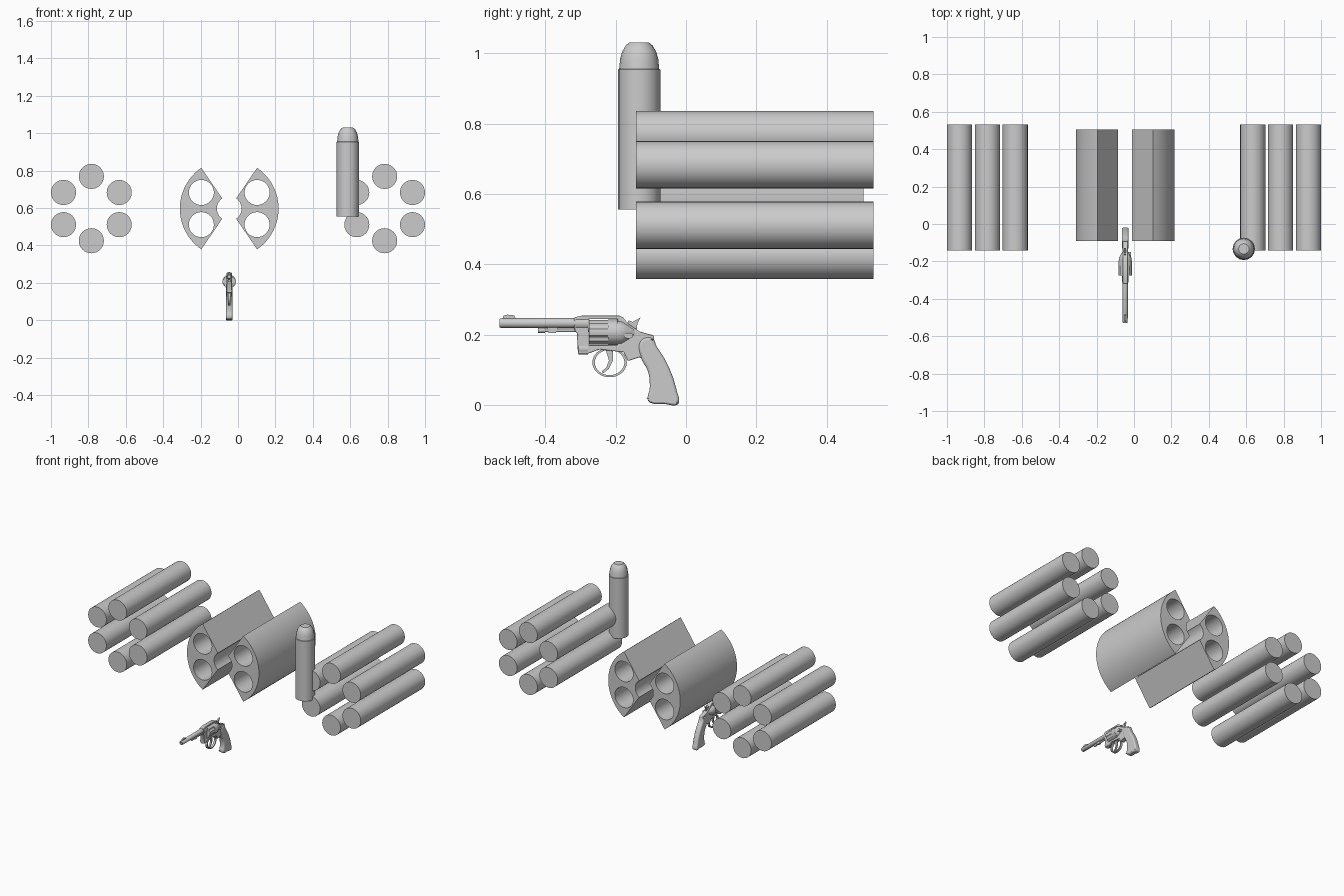
import bpy, bmesh
from math import pi, cos, sin, radians
from mathutils import Matrix, Vector

if "Cube" in bpy.data.objects:
    bpy.data.objects.remove(bpy.data.objects["Cube"])

grey = bpy.data.materials.new("plain_grey")
grey.use_nodes = True
grey.diffuse_color = (0.6, 0.6, 0.6, 1)
grey.node_tree.nodes["Principled BSDF"].inputs["Base Color"].default_value = (0.6, 0.6, 0.6, 1)

GUN_X = -0.047
MID_Z = 0.597
CHAMBER_R = 0.067
RING_R = 0.172
parts = []


def finish(name, bm):
    bmesh.ops.remove_doubles(bm, verts=bm.verts, dist=1e-5)
    bmesh.ops.recalc_face_normals(bm, faces=bm.faces)
    mesh = bpy.data.meshes.new(name)
    bm.to_mesh(mesh)
    bm.free()
    mesh.materials.append(grey)
    obj = bpy.data.objects.new(name, mesh)
    bpy.context.collection.objects.link(obj)
    parts.append(obj)
    return obj


def lathe(name, profile, loc, axis="Y", segs=32):
    """Revolve (radius, height) pairs about an axis through loc."""
    bm = bmesh.new()
    rot = Matrix.Rotation(-pi / 2, 3, "X") if axis == "Y" else Matrix.Identity(3)
    rings = []
    for r, h in profile:
        ring = [Vector((r * cos(2 * pi * i / segs), r * sin(2 * pi * i / segs), h)) for i in range(segs)]
        rings.append([bm.verts.new(rot @ v + Vector(loc)) for v in ring])
    for a, b in zip(rings, rings[1:]):
        for i in range(segs):
            j = (i + 1) % segs
            bm.faces.new((a[i], a[j], b[j], b[i]))
    bm.faces.new(rings[0])
    bm.faces.new(rings[-1])
    return finish(name, bm)


def rod(name, x, z, r, y0, y1, segs=32):
    return lathe(name, [(r, y0), (r, y1)], (x, 0, z), "Y", segs)


def prism(name, outlines, depth, loc, plane="YZ", smooth=False, bevel=0):
    """Extrude a filled outline (later outlines are holes) by depth about loc."""
    curve = bpy.data.curves.new(name, "CURVE")
    curve.dimensions = "2D"
    curve.fill_mode = "BOTH"
    curve.extrude = depth / 2
    curve.resolution_u = 5
    for pts in outlines:
        s = curve.splines.new("BEZIER" if smooth else "POLY")
        target = s.bezier_points if smooth else s.points
        target.add(len(pts) - 1)
        for p, (u, v) in zip(target, pts):
            if smooth:
                p.co = (u, v, 0)
                p.handle_left_type = p.handle_right_type = "AUTO"
            else:
                p.co = (u, v, 0, 1)
        s.use_cyclic_u = True
    temp = bpy.data.objects.new(name + "_outline", curve)
    bpy.context.collection.objects.link(temp)
    bpy.context.view_layer.update()
    mesh = bpy.data.meshes.new_from_object(temp.evaluated_get(bpy.context.evaluated_depsgraph_get()))
    bpy.data.objects.remove(temp)
    bm = bmesh.new()
    bm.from_mesh(mesh)
    turn = Matrix.Rotation(pi / 2, 4, "X")
    if plane == "YZ":
        turn = Matrix.Rotation(pi / 2, 4, "Z") @ turn
    bm.transform(Matrix.Translation(loc) @ turn)
    obj = finish(name, bm)
    if bevel:
        mod = obj.modifiers.new("rounded_rim", "BEVEL")
        mod.width, mod.segments = bevel, 3
        mod.limit_method, mod.angle_limit = "ANGLE", radians(60)
        mod.use_clamp_overlap = False
    return obj


def arc(u, v, ru, rv, a0, a1, n):
    angles = [radians(a0 + (a1 - a0) * i / n) for i in range(n + 1)]
    return [(u + ru * cos(a), v + rv * sin(a)) for a in angles]


def ring(u, v, ru, rv, n=32):
    return arc(u, v, ru, rv, 0, 360, n)[:-1]


# Two sets of six loose rods
for side, sx in (("left", 1), ("right", -1)):
    for i, (u, v) in enumerate(arc(sx * 0.784, MID_Z, RING_R, RING_R, 30, 330, 5)):
        rod(f"{side}_rod_{i + 1}", u, v, CHAMBER_R, -0.142, 0.533)

# Two large cylinder sectors, each with two bored chambers
for side, mid in (("left", 0), ("right", 180)):
    sector = arc(GUN_X, MID_Z, 0.264, 0.264, mid - 55.6, mid + 55.6, 24)
    sector += arc(GUN_X, MID_Z, 0.066, 0.066, mid + 55.6, mid - 55.6, 12)
    bores = [ring(u, v, CHAMBER_R, CHAMBER_R)
             for u, v in arc(GUN_X, MID_Z, RING_R, RING_R, mid - 30, mid + 30, 1)]
    prism(side + "_chamber_block", [sector] + bores, 0.595, (0, 0.207, 0), "XZ")

# Upright round
lathe("upright_round", [(0.06, 0.555), (0.06, 0.953), (0.057, 0.955), (0.054, 0.985),
                        (0.048, 1.005), (0.038, 1.022), (0.028, 1.03)],
      (0.587, -0.133, 0), "Z", 16)

# Barrel with bore, sight and ejector rod
lathe("barrel", [(0.007, -0.48), (0.007, -0.53), (0.0115, -0.53), (0.0135, -0.527),
                 (0.0145, -0.278)], (GUN_X, 0, 0.233))
prism("front_sight", [[(-0.523, 0.243), (-0.518, 0.254), (-0.508, 0.257), (-0.488, 0.255),
                       (-0.482, 0.243)]], 0.008, (GUN_X, 0, 0))
rod("ejector_rod", GUN_X, 0.212, 0.005, -0.42, -0.27, 16)
rod("ejector_tip", GUN_X, 0.212, 0.007, -0.42, -0.40, 16)
prism("barrel_lug", [[(-0.395, 0.225), (-0.39, 0.205), (-0.37, 0.205), (-0.362, 0.225)]],
      0.012, (GUN_X, 0, 0))

# Frame with cylinder window
frame = [(-0.318, 0.249), (-0.296, 0.254), (-0.19, 0.254), (-0.178, 0.248), (-0.165, 0.232),
         (-0.132, 0.209), (-0.092, 0.198), (-0.088, 0.17), (-0.109, 0.125), (-0.132, 0.136),
         (-0.165, 0.125), (-0.177, 0.15), (-0.245, 0.158), (-0.279, 0.146), (-0.307, 0.146),
         (-0.31, 0.204), (-0.318, 0.215)]
window = [(-0.277, 0.17), (-0.194, 0.17), (-0.194, 0.244), (-0.277, 0.244)]
prism("frame", [frame, window], 0.028, (GUN_X, 0, 0), bevel=0.003)
rod("crane_hinge", GUN_X, 0.16, 0.0165, -0.306, -0.278, 20)
rod("barrel_collar", GUN_X, 0.232, 0.018, -0.312, -0.277, 24)

# Fluted rotating cylinder and rear shield
fluted = []
for i in range(72):
    a = 2 * pi * i / 72
    r = 0.036 - 0.006 * max(0, -cos(6 * a) - 0.2)
    fluted.append((r * cos(a), r * sin(a)))
prism("cylinder_front", [fluted], 0.055, (GUN_X, -0.2485, 0.207), "XZ")
rod("cylinder_rear", GUN_X, 0.207, 0.036, -0.222, -0.195)
lathe("recoil_shield", [(0.034, -0.195), (0.034, -0.183), (0.026, -0.168), (0.012, -0.142)],
      (GUN_X, 0, 0.206))
prism("thumb_latch", [ring(-0.163, 0.197, 0.013, 0.008, 16)], 0.02, (GUN_X + 0.022, 0, 0))

# Hammer, trigger and guard
prism("hammer", [[(-0.174, 0.215), (-0.163, 0.241), (-0.152, 0.236), (-0.129, 0.249),
                  (-0.138, 0.232), (-0.142, 0.2)]], 0.011, (GUN_X, 0, 0))
prism("trigger", [[(-0.228, 0.156), (-0.208, 0.156), (-0.208, 0.125), (-0.22, 0.102),
                   (-0.236, 0.09), (-0.239, 0.096), (-0.226, 0.107), (-0.219, 0.127)]],
      0.01, (GUN_X, 0, 0))
prism("trigger_guard", [ring(-0.217, 0.121, 0.049, 0.042), ring(-0.217, 0.121, 0.042, 0.036)],
      0.014, (GUN_X, 0, 0))

# Grip
grip = [(-0.132, 0.178), (-0.11, 0.193), (-0.092, 0.187), (-0.085, 0.17), (-0.064, 0.137),
        (-0.042, 0.092), (-0.026, 0.04), (-0.02, 0.008), (-0.025, 0.001), (-0.06, 0.003),
        (-0.102, 0.007), (-0.108, 0.014), (-0.103, 0.05), (-0.108, 0.095), (-0.128, 0.135)]
prism("grip", [grip], 0.036, (GUN_X, 0, 0), smooth=True, bevel=0.008)

# Smooth rounded surfaces, keeping sharp edges
bpy.ops.object.select_all(action="DESELECT")
for obj in parts:
    obj.select_set(True)
bpy.context.view_layer.objects.active = parts[0]
bpy.ops.object.shade_smooth_by_angle(angle=radians(35))
